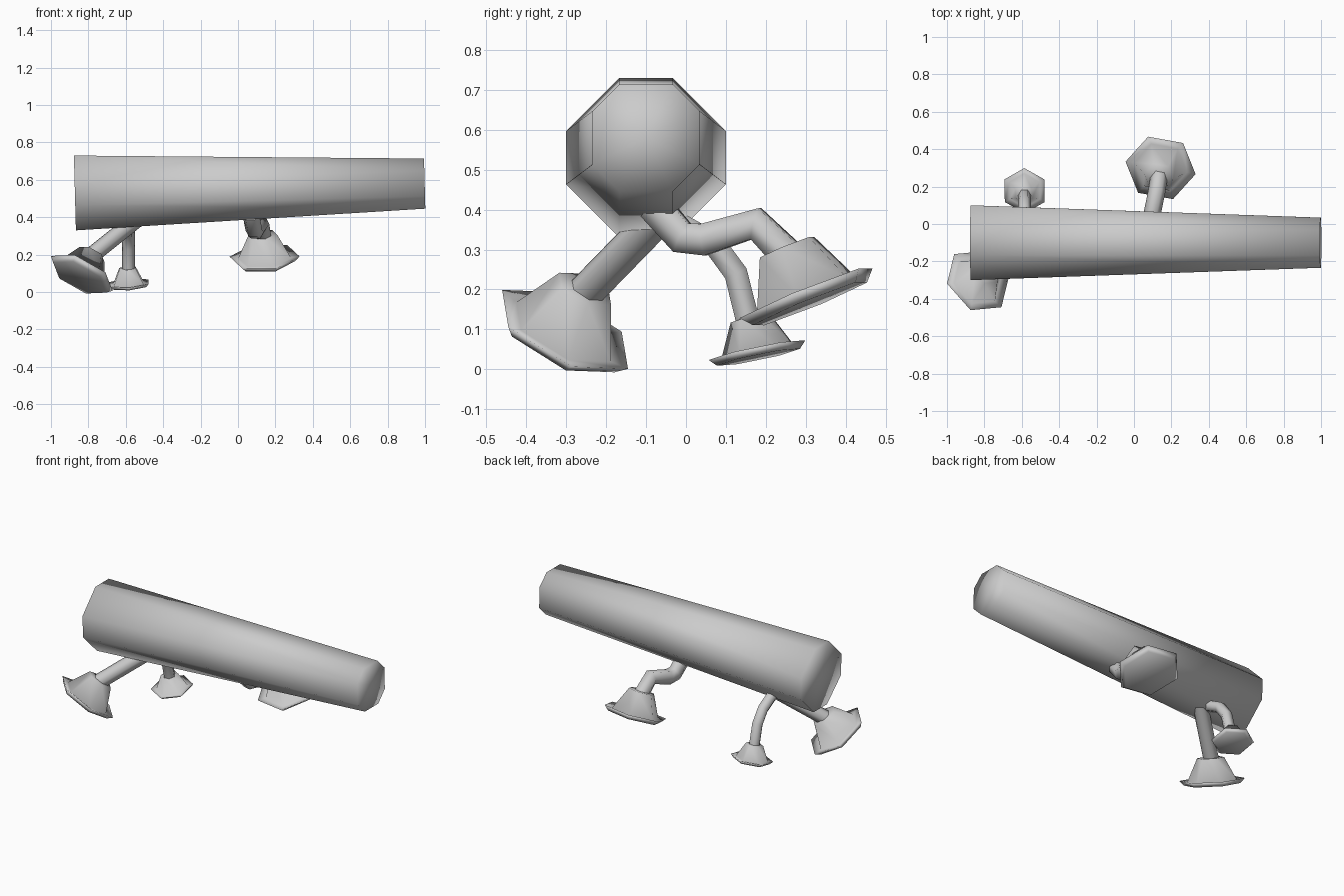
import bpy, bmesh, math
from mathutils import Vector

if "Cube" in bpy.data.objects:
    bpy.data.objects.remove(bpy.data.objects["Cube"])


def loft(name, rings, end_centres):
    """Skin equal-sized rings and close both ends with fans, smooth shaded."""
    bm = bmesh.new()
    loops = [[bm.verts.new(p) for p in ring] for ring in rings]
    n = len(loops[0])
    for a, b in zip(loops, loops[1:]):
        for i in range(n):
            j = (i + 1) % n
            bm.faces.new((a[i], a[j], b[j], b[i]))
    for loop, c in zip((loops[0], loops[-1]), end_centres):
        cv = bm.verts.new(c)
        for i in range(n):
            bm.faces.new((loop[i], loop[(i + 1) % n], cv))
    bmesh.ops.recalc_face_normals(bm, faces=bm.faces)
    for f in bm.faces:
        f.smooth = True
    mesh = bpy.data.meshes.new(name)
    bm.to_mesh(mesh)
    bm.free()
    obj = bpy.data.objects.new(name, mesh)
    bpy.context.collection.objects.link(obj)
    return obj


def octagon(centre, axis, half, flat):
    """Chamfered square ring with flats on top, bottom and sides."""
    side = Vector((0, 1, 0))
    up = axis.cross(side)
    pts = [(half, -flat), (half, flat), (flat, half), (-flat, half),
           (-half, flat), (-half, -flat), (-flat, -half), (flat, -half)]
    return [centre + side * a + up * b for a, b in pts]


# (radius, height) of the flared foot, from neck to underside
FOOT = [(0.078, 0.125), (0.143, -0.008), (0.19, 0.0), (0.163, -0.028)]


def foot(name, centre, axis, corner, scale=1.0):
    c, n, d = Vector(centre), Vector(axis).normalized(), Vector(corner)
    u = (d - n * d.dot(n)).normalized()
    v = n.cross(u)
    rings = []
    for r, h in FOOT:
        rings.append([c + scale * (n * h + r * (u * math.cos(k * math.pi / 3)
                                                + v * math.sin(k * math.pi / 3)))
                      for k in range(6)])
    loft(name, rings, (c + n * FOOT[0][1] * scale, c + n * FOOT[-1][1] * scale))


def stalk(name, points, radius):
    """Six-sided tube along a bent path."""
    curve = bpy.data.curves.new(name, 'CURVE')
    curve.dimensions = '3D'
    curve.bevel_depth = radius
    curve.bevel_resolution = 1
    curve.use_fill_caps = True
    spline = curve.splines.new('POLY')
    spline.points.add(len(points) - 1)
    for p, co in zip(spline.points, points):
        p.co = (*co, 1)
    obj = bpy.data.objects.new(name, curve)
    bpy.context.collection.objects.link(obj)


# Tapered, slightly tilted trunk
start, end = Vector((-0.872, -0.1, 0.53)), Vector((0.998, -0.1, 0.58))
axis = (end - start).normalized()
loft("trunk", [octagon(start, axis, 0.2, 0.067), octagon(end, axis, 0.134, 0.067)],
     (start, end))

# Front stalk and foot
stalk("front_stalk", [(-0.54, -0.06, 0.39), (-0.79, -0.255, 0.19)], 0.045)
foot("front_foot", (-0.835, -0.303, 0.1), (0.42, 0.405, 0.81), (-0.165, -0.015, 0.095))

# Small back stalk and foot
stalk("small_stalk", [(-0.585, -0.03, 0.37), (-0.585, 0.07, 0.315),
                      (-0.585, 0.125, 0.24), (-0.585, 0.155, 0.12)], 0.034)
foot("small_foot", (-0.585, 0.178, 0.048), (-0.07, -0.2, 0.97), (0, 1, 0), 0.65)

# Large back stalk and foot
stalk("large_stalk", [(0.07, -0.08, 0.41), (0.085, -0.01, 0.33), (0.095, 0.045, 0.325),
                      (0.122, 0.175, 0.365), (0.135, 0.26, 0.28)], 0.046)
foot("large_foot", (0.142, 0.3, 0.19), (-0.07, -0.37, 0.92), (-0.185, 0.033, 0))
